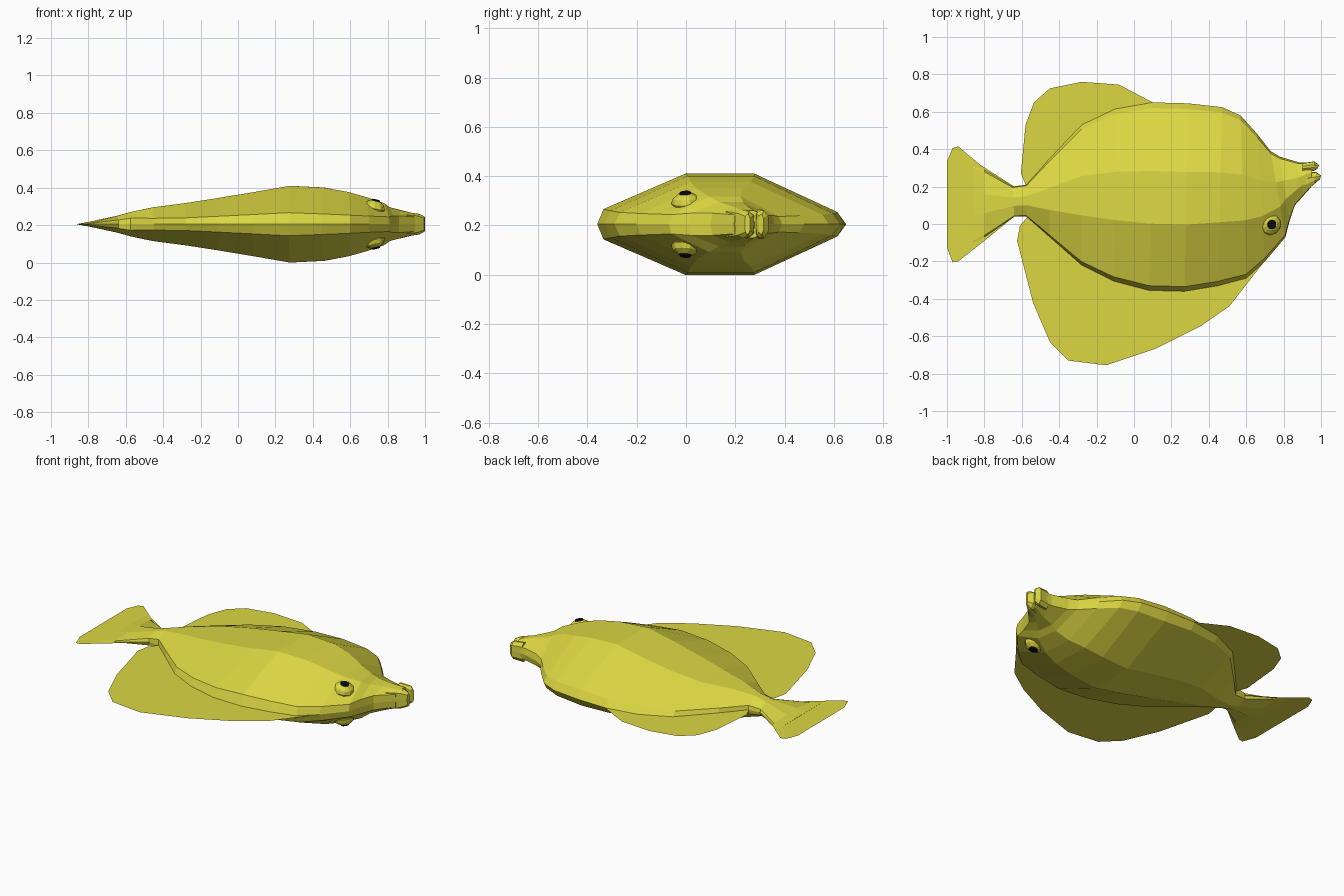
import bpy, bmesh, math
from mathutils import Vector, Matrix

MID = 0.205  # height of the fish's symmetry plane


def material(name, rgb):
    m = bpy.data.materials.new(name)
    m.diffuse_color = (*rgb, 1)
    return m


YELLOW = material("lemon yellow", (0.72, 0.68, 0.055))
BLACK = material("black", (0.004, 0.004, 0.004))


def finish(name, bm, mat):
    me = bpy.data.meshes.new(name)
    bm.to_mesh(me)
    bm.free()
    me.materials.append(mat)
    ob = bpy.data.objects.new(name, me)
    bpy.context.collection.objects.link(ob)
    return ob


def loft(name, stations):
    """Skin ten-sided sections; each is (back x, y, belly x, y, half thickness, rim share)."""
    bm = bmesh.new()
    rings = []
    for xt, yt, xb, yb, h, rim in stations:
        half = [(0.025, rim), (0.355, 1), (0.635, 1), (0.97, rim * 0.8)]
        sec = [(0, 0)] + half + [(1, 0)] + [(t, -k) for t, k in reversed(half)]
        rings.append([bm.verts.new((xb + (xt - xb) * t, yb + (yt - yb) * t, MID + h * k))
                      for t, k in sec])
    n = len(rings[0])
    for a, b in zip(rings, rings[1:]):
        for i in range(n):
            j = (i + 1) % n
            bm.faces.new((a[i], a[j], b[j], b[i]))
    bm.faces.new(rings[0])
    bm.faces.new(rings[-1])
    bmesh.ops.recalc_face_normals(bm, faces=bm.faces)
    return finish(name, bm, YELLOW)


def fin(name, outline):
    """Flat sheet on the symmetry plane."""
    bm = bmesh.new()
    f = bm.faces.new([bm.verts.new((x, y, MID)) for x, y in outline])
    f.normal_update()
    if f.normal.z < 0:
        f.normal_flip()
    bmesh.ops.triangulate(bm, faces=[f])
    return finish(name, bm, YELLOW)


# Body from tail root to snout
loft("body", [
    (-0.86, 0.31, -0.86, -0.10, 0.001, 0.3),
    (-0.80, 0.29, -0.80, -0.07, 0.012, 0.3),
    (-0.65, 0.20, -0.64, 0.04, 0.045, 0.5),
    (-0.575, 0.21, -0.575, 0.04, 0.065, 0.5),
    (-0.46, 0.34, -0.45, -0.07, 0.09, 0.35),
    (-0.28, 0.53, -0.28, -0.22, 0.113, 0.3),
    (-0.10, 0.615, -0.11, -0.305, 0.14, 0.3),
    (0.10, 0.65, 0.08, -0.355, 0.172, 0.3),
    (0.29, 0.645, 0.27, -0.36, 0.205, 0.3),
    (0.47, 0.625, 0.45, -0.33, 0.196, 0.28),
    (0.57, 0.58, 0.60, -0.29, 0.172, 0.28),
    (0.66, 0.48, 0.70, -0.20, 0.145, 0.3),
    (0.73, 0.39, 0.81, -0.07, 0.112, 0.35),
    (0.78, 0.36, 0.83, 0.01, 0.09, 0.5),
    (0.88, 0.33, 0.86, 0.10, 0.075, 0.6),
    (0.955, 0.325, 0.945, 0.195, 0.055, 0.7)])

# Lips with the mouth gap between them
loft("upper_lip", [(0.90, 0.325, 0.90, 0.28, 0.06, 0.8),
                   (0.965, 0.335, 0.965, 0.285, 0.055, 0.8),
                   (0.99, 0.315, 0.98, 0.295, 0.04, 0.8)])
loft("lower_lip", [(0.90, 0.28, 0.90, 0.16, 0.065, 0.8),
                   (0.975, 0.277, 0.96, 0.21, 0.055, 0.8),
                   (1.0, 0.26, 0.995, 0.24, 0.04, 0.8)])

# Fins
fin("dorsal_fin", [(0.10, 0.65), (-0.08, 0.745), (-0.28, 0.76), (-0.45, 0.725),
                   (-0.535, 0.65), (-0.58, 0.53), (-0.605, 0.27), (-0.575, 0.20),
                   (-0.45, 0.30), (-0.28, 0.48), (0.0, 0.60)])
fin("anal_fin", [(-0.56, 0.05), (-0.61, -0.01), (-0.625, -0.09), (-0.54, -0.42),
                 (-0.45, -0.63), (-0.35, -0.73), (-0.15, -0.755), (0.12, -0.665),
                 (0.35, -0.55), (0.51, -0.44), (0.65, -0.26), (0.81, -0.06),
                 (0.60, -0.2), (0.27, -0.3), (-0.1, -0.25), (-0.4, -0.05)])
fin("tail_fin", [(-0.64, 0.20), (-0.82, 0.315), (-0.94, 0.415), (-0.97, 0.405),
                 (-1.0, 0.335), (-1.0, -0.125), (-0.97, -0.205), (-0.94, -0.20),
                 (-0.80, -0.09), (-0.64, 0.04)])

# Eyes: a flattened bump with a thin dark pupil, mirrored on both flanks
for label, s in (("left", 1), ("right", -1)):
    axis = Vector((0.25, -0.08, s)).normalized()
    rot = axis.to_track_quat('Z', 'Y').to_matrix().to_4x4()
    base = Matrix.Translation((0.728, 0.0, MID + s * 0.088)) @ rot
    bm = bmesh.new()
    bmesh.ops.create_uvsphere(bm, u_segments=10, v_segments=6, radius=0.06,
                              matrix=base @ Matrix.Diagonal((1, 1, 0.7, 1)))
    finish(label + "_eye", bm, YELLOW)
    bm = bmesh.new()
    bmesh.ops.create_cone(bm, cap_ends=True, segments=10, radius1=0.026, radius2=0.022,
                          depth=0.009, matrix=base @ Matrix.Translation((0, 0, 0.04)))
    finish(label + "_pupil", bm, BLACK)
